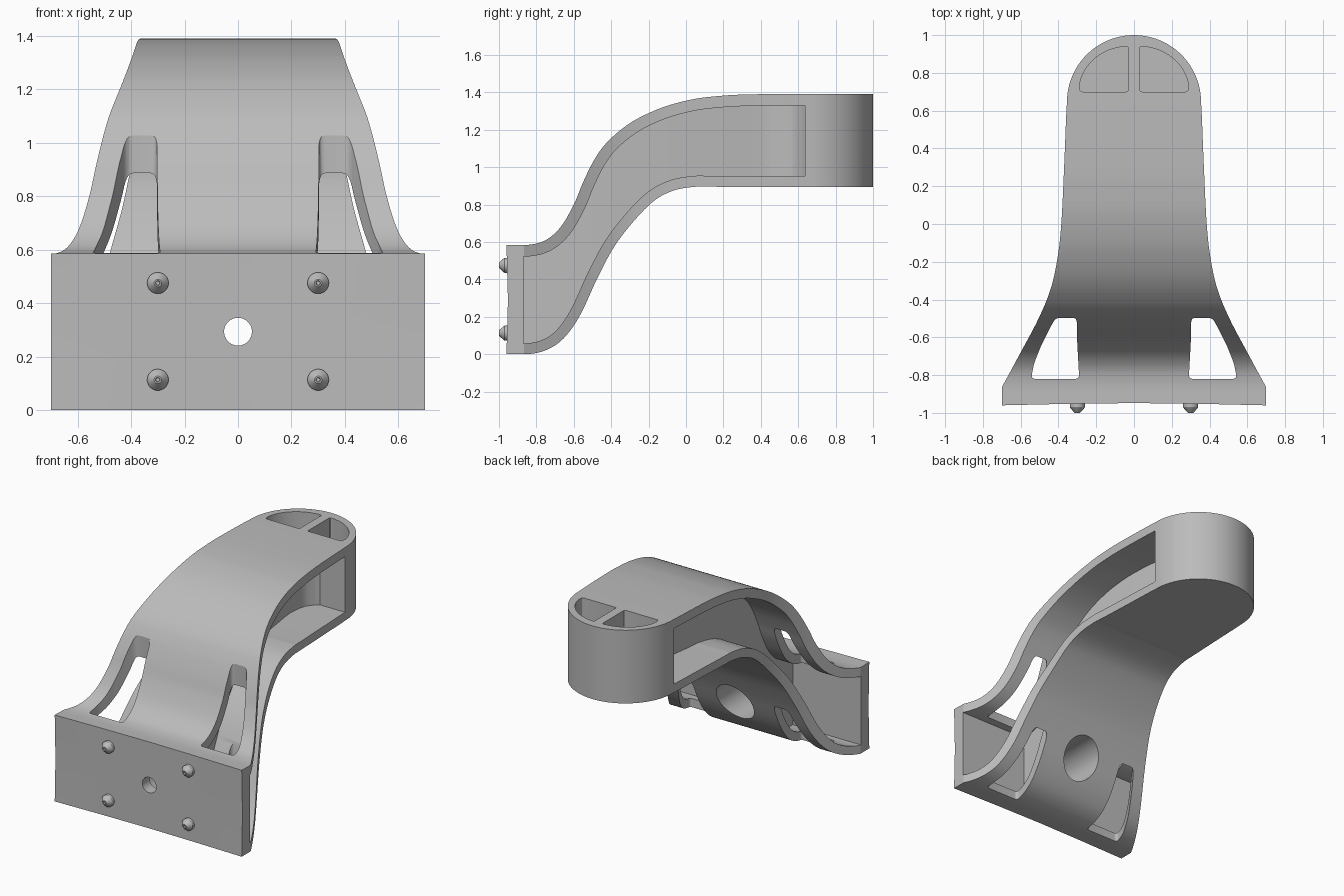
import bpy, bmesh, math
from mathutils import Vector

cube = bpy.data.objects.get("Cube")
if cube:
    bpy.data.objects.remove(cube, do_unlink=True)

grey = bpy.data.materials.new("plain_grey")
grey.use_nodes = True
grey.diffuse_color = (0.5, 0.5, 0.5, 1)
grey.node_tree.nodes["Principled BSDF"].inputs["Base Color"].default_value = (0.5, 0.5, 0.5, 1)


def smooth_path(points, steps=6):
    """Catmull-Rom samples through 2D points."""
    p = [Vector(q) for q in points]
    p = [2 * p[0] - p[1]] + p + [2 * p[-1] - p[-2]]
    out = []
    for a, b, c, d in zip(p, p[1:], p[2:], p[3:]):
        for i in range(steps):
            t = i / steps
            out.append(0.5 * (2 * b + (c - a) * t + (2 * a - 5 * b + 4 * c - d) * t ** 2
                              + (3 * b - a - 3 * c + d) * t ** 3))
    return out + [p[-2]]


def offset_path(path, dist, start, end):
    """Parallel path, trimmed between two y values."""
    out = []
    for i, q in enumerate(path):
        t = (path[min(i + 1, len(path) - 1)] - path[max(i - 1, 0)]).normalized()
        out.append(q + Vector((-t.y, t.x)) * dist)
    trimmed = []
    for a, b in zip(out, out[1:]):
        if start < a.x < end:
            trimmed.append(a)
        for edge in (start, end):
            if a.x < edge <= b.x:
                trimmed.append(a.lerp(b, (edge - a.x) / (b.x - a.x)))
    return sorted(trimmed, key=lambda v: v.x)


def rounded(points, radius, steps=5):
    """Closed polygon with rounded corners."""
    p = [Vector(q) for q in points]
    out = []
    for i, q in enumerate(p):
        a = q + (p[i - 1] - q).normalized() * radius
        b = q + (p[(i + 1) % len(p)] - q).normalized() * radius
        for k in range(steps + 1):
            t = k / steps
            out.append(a * (1 - t) ** 2 + q * 2 * t * (1 - t) + b * t ** 2)
    return out


def prism(name, outline, axis, low, high):
    """Extrude a 2D outline: axis x takes (y, z), y takes (x, z), z takes (x, y)."""
    place = {"x": lambda q, h: (h, q[0], q[1]),
             "y": lambda q, h: (q[0], h, q[1]),
             "z": lambda q, h: (q[0], q[1], h)}[axis]
    bm = bmesh.new()
    face = bm.faces.new([bm.verts.new(place(q, low)) for q in outline])
    top = bmesh.ops.extrude_face_region(bm, geom=[face])
    shift = Vector(place((0, 0), high - low))
    bmesh.ops.translate(bm, vec=shift,
                        verts=[v for v in top["geom"] if isinstance(v, bmesh.types.BMVert)])
    bmesh.ops.recalc_face_normals(bm, faces=bm.faces)
    return finish(name, bm)


def finish(name, bm):
    mesh = bpy.data.meshes.new(name)
    bm.to_mesh(mesh)
    bm.free()
    mesh.materials.append(grey)
    obj = bpy.data.objects.new(name, mesh)
    bpy.context.collection.objects.link(obj)
    return obj


def combine(target, tool, operation):
    """Apply a boolean and discard the tool."""
    mod = target.modifiers.new("cut", "BOOLEAN")
    mod.object, mod.operation, mod.solver = tool, operation, "EXACT"
    graph = bpy.context.evaluated_depsgraph_get()
    mesh = bpy.data.meshes.new_from_object(target.evaluated_get(graph))
    target.modifiers.clear()
    target.data = mesh
    bpy.data.objects.remove(tool, do_unlink=True)


def circle(cx, cz, r, n=48):
    return [(cx + r * math.cos(2 * math.pi * i / n), cz + r * math.sin(2 * math.pi * i / n))
            for i in range(n)]


def mirror_x(points, side):
    return [(side * q[0], q[1]) for q in points]


def shade(obj):
    bpy.ops.object.select_all(action="DESELECT")
    obj.select_set(True)
    bpy.context.view_layer.objects.active = obj
    bpy.ops.object.shade_smooth_by_angle(angle=math.radians(28))


# Side profile of the S-shaped arm
upper = smooth_path([(-.96, .585), (-.84, .585), (-.75, .61), (-.67, .68), (-.6, .8),
                     (-.55, .92), (-.49, 1.04), (-.42, 1.135), (-.3, 1.235), (-.15, 1.31),
                     (0, 1.355), (.15, 1.378), (.4, 1.39), (1.1, 1.39)])
lower = smooth_path([(-.96, 0), (-.82, .003), (-.72, .035), (-.64, .1), (-.56, .22),
                     (-.465, .425), (-.36, .61), (-.2, .795), (-.08, .87), (.05, .895),
                     (.2, .895), (1.1, .895)])
arm = prism("bracket_arm", upper + lower[::-1] + [(-.952, .29)], "x", -.8, .8)

# Plan outline: wide plate, flared sides, round end
flare = smooth_path([(.7, -.865), (.6, -.68), (.505, -.5), (.44, -.34), (.405, -.18),
                     (.385, 0), (.37, .3), (.36, .55), (.355, .645)])
hub = [Vector((.355 * math.cos(a), .645 + .355 * math.sin(a)))
       for a in (math.pi * i / 48 for i in range(1, 48))]
right_edge = [(.35, -.952), (.7, -.96)] + flare
plan = [(0, -.948)] + right_edge + hub + mirror_x(right_edge, -1)[::-1]
combine(arm, prism("plan_cutter", plan, "z", -.2, 1.6), "INTERSECT")

# Deep side pockets that leave a central web
front, back = -.87, .635
pocket = offset_path(upper, -.062, front, back) + offset_path(lower, .058, front, back)[::-1]
web = smooth_path([(.19, front), (.19, -.5), (.165, -.2), (.125, .15), (.09, .4),
                   (.09, .48), (.105, .56), (.14, .61), (.17, back)])
for side in (1, -1):
    cutter = prism("pocket_cutter", pocket, "x", -1, 1)
    region = mirror_x(web + [(.95, back + .02), (.95, front - .02)], side)
    combine(cutter, prism("pocket_region", region, "z", -.2, 1.6), "INTERSECT")
    combine(arm, cutter, "DIFFERENCE")

# Windows through both flanges
window = [(.29, -.82), (.545, -.82), (.53, -.74), (.49, -.64), (.45, -.56),
          (.415, -.497), (.303, -.497), (.302, -.6)]
for side in (1, -1):
    outline = mirror_x(rounded(window, .024), side)
    combine(arm, prism("window_cutter", outline, "z", -.2, 1.6), "DIFFERENCE")

# Two quarter-round wells in the top of the rounded end
arc = [(.03 + .262 * math.cos(a), .70 + .24 * math.sin(a))
       for a in (math.radians(d) for d in range(10, 91, 8))]
well = [(.03, .70), (.285, .70)] + arc
for side in (1, -1):
    outline = mirror_x(rounded(well, .012, 3), side)
    combine(arm, prism("well_cutter", outline, "z", .96, 1.6), "DIFFERENCE")

# Centre bolt hole and wider access bore behind it
combine(arm, prism("bolt_cutter", circle(0, .293, .052), "y", -1.1, -.8), "DIFFERENCE")
combine(arm, prism("access_cutter", circle(0, .293, .135), "y", -.87, .3), "DIFFERENCE")
shade(arm)

# Four pointed studs on the mounting plate
stud_profile = [(0, -.93), (.04, -.93), (.04, -.97), (.036, -.976),
                (.014, -1.0), (.009, -1.0), (.007, -.992), (0, -.992)]
for x, label in ((-.3, "right"), (.3, "left")):
    for z, level in ((.113, "lower"), (.475, "upper")):
        bm = bmesh.new()
        verts = [bm.verts.new((x + r, y, z)) for r, y in stud_profile]
        edges = [bm.edges.new(pair) for pair in zip(verts, verts[1:])]
        bmesh.ops.spin(bm, geom=verts + edges, cent=(x, 0, z), axis=(0, 1, 0),
                       angle=2 * math.pi, steps=32)
        bmesh.ops.remove_doubles(bm, verts=bm.verts, dist=.0002)
        bmesh.ops.recalc_face_normals(bm, faces=bm.faces)
        shade(finish(f"{level}_{label}_stud", bm))
